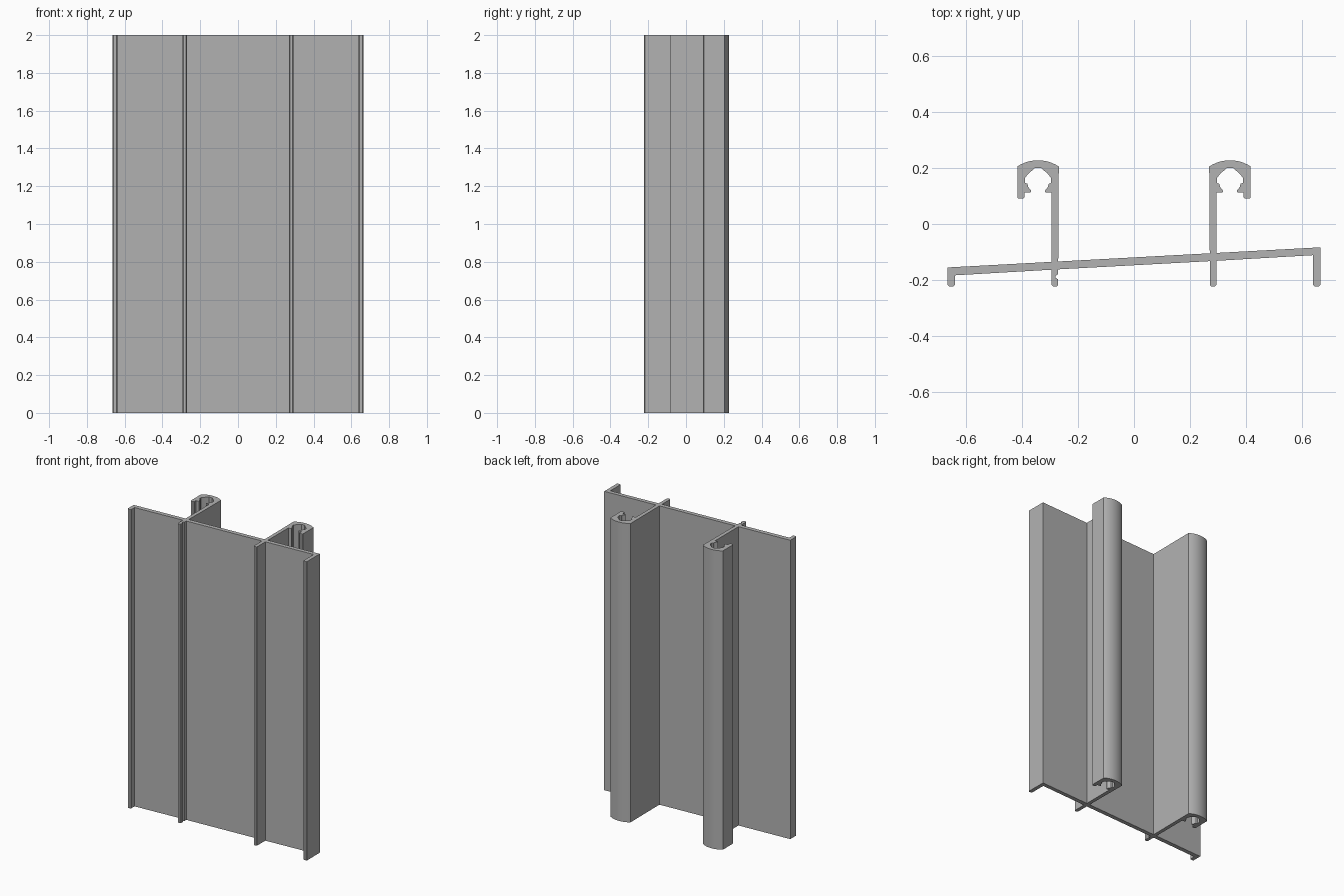
import bpy, bmesh, math

cube = bpy.data.objects.get("Cube")
if cube:
    bpy.data.objects.remove(cube)

HEIGHT = 2.0
EDGE = 0.664        # half width of the panel
RIB_OUT, RIB_IN = 0.294, 0.27
HOOK_X = 0.342      # centre of each hook
FOOT = -0.222       # front end of lips and ribs


def back(x):
    """Back face of the sloping web."""
    return -0.119 + 0.054 * x


def front(x):
    """Front face of the sloping web."""
    return back(x) - 0.028


def foot(x0, x1, c=0.005):
    """Lip or rib standing forward of the web, with softened corners."""
    return [(x0, FOOT + c), (x0 + c, FOOT), (x1 - c, FOOT), (x1, FOOT + c)]


def hook():
    """Open hook on the +x side, from the inner stem face round to the outer."""
    half = [(0.048, 0.113), (0.026, 0.113), (0.024, 0.118), (0.036, 0.133),
            (0.037, 0.143), (0.046, 0.146), (0.046, 0.165), (0.032, 0.182),
            (0.018, 0.193), (0.011, 0.2)]
    pts = [(-u, y) for u, y in half] + half[::-1]
    # Arm tip
    pts += [(0.048, 0.095), (0.053, 0.09), (0.069, 0.09), (0.074, 0.095)]
    # Shallow rounded crown
    half_w, rise, base = 0.074, 0.022, 0.205
    radius = (half_w ** 2 + rise ** 2) / (2 * rise)
    span = math.asin(half_w / radius)
    steps = 12
    for i in range(steps + 1):
        a = span * (1 - 2 * i / steps)
        pts.append((radius * math.sin(a), base + rise - radius + radius * math.cos(a)))
    return [(HOOK_X + u, y) for u, y in pts]


# Cross-section, anticlockwise from the right lip
outline = foot(-EDGE, -EDGE + 0.026)
outline += [(-EDGE + 0.026, front(-EDGE)), (-RIB_OUT, front(-RIB_OUT))]
outline += foot(-RIB_OUT, -RIB_IN)
# Small notch in one rib
outline += [(-RIB_IN, -0.198), (-0.279, -0.192), (-0.279, -0.185), (-RIB_IN, -0.178)]
outline += [(-RIB_IN, front(-RIB_IN)), (RIB_IN, front(RIB_IN))]
outline += foot(RIB_IN, RIB_OUT)
outline += [(RIB_OUT, front(RIB_OUT)), (EDGE - 0.026, front(EDGE))]
outline += foot(EDGE - 0.026, EDGE)
outline += [(EDGE, back(EDGE)), (RIB_OUT, back(RIB_OUT))]
outline += hook()
outline += [(RIB_IN, back(RIB_IN)), (-RIB_IN, back(-RIB_IN))]
outline += [(-x, y) for x, y in reversed(hook())]
outline += [(-RIB_OUT, back(-RIB_OUT)), (-EDGE, back(-EDGE))]

# Extrude the section to full height
bm = bmesh.new()
base_face = bm.faces.new([bm.verts.new((x, y, 0)) for x, y in outline])
ext = bmesh.ops.extrude_face_region(bm, geom=[base_face], use_keep_orig=True)
top = [g for g in ext["geom"] if isinstance(g, bmesh.types.BMVert)]
bmesh.ops.translate(bm, verts=top, vec=(0, 0, HEIGHT))
bmesh.ops.recalc_face_normals(bm, faces=bm.faces)
caps = [f for f in bm.faces if len(f.verts) > 4]
bmesh.ops.triangulate(bm, faces=caps, ngon_method='EAR_CLIP')
mesh = bpy.data.meshes.new("panel_extrusion")
bm.to_mesh(mesh)
bm.free()

panel = bpy.data.objects.new("panel_extrusion", mesh)
bpy.context.collection.objects.link(panel)

# Plain metal grey
grey = bpy.data.materials.new("metal_grey")
grey.use_nodes = True
colour = (0.45, 0.45, 0.45, 1)
grey.diffuse_color = colour
grey.node_tree.nodes["Principled BSDF"].inputs["Base Color"].default_value = colour
mesh.materials.append(grey)

# Smooth only the rounded crowns
bpy.context.view_layer.objects.active = panel
panel.select_set(True)
bpy.ops.object.shade_smooth_by_angle(angle=math.radians(25))
